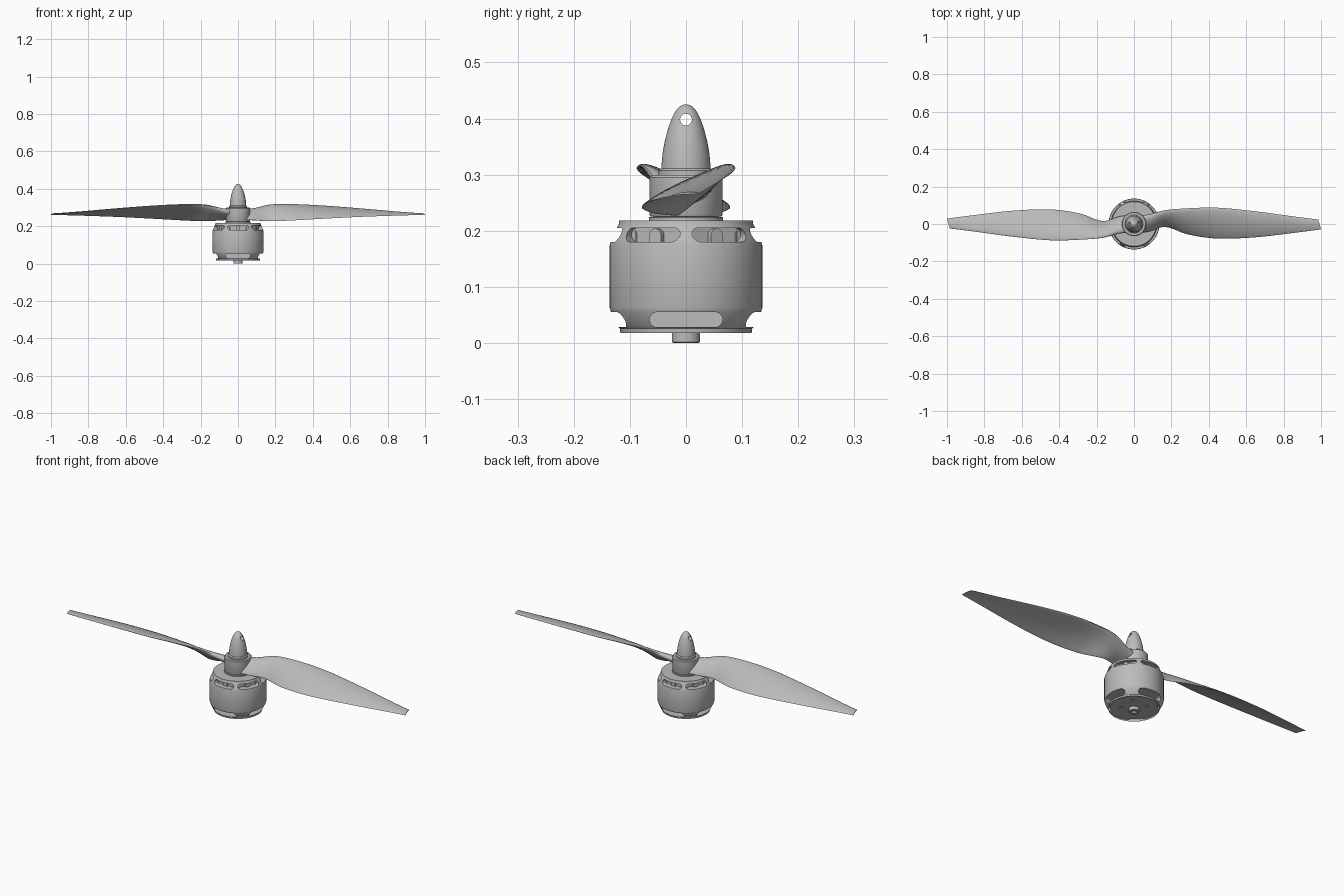
import bpy, bmesh, math
from mathutils import Matrix, Vector

if "Cube" in bpy.data.objects:
    bpy.data.objects.remove(bpy.data.objects["Cube"], do_unlink=True)

GREY = (0.5, 0.5, 0.5, 1)
grey = bpy.data.materials.new("plain grey")
grey.use_nodes = True
grey.diffuse_color = GREY
grey.node_tree.nodes["Principled BSDF"].inputs["Base Color"].default_value = GREY


def finish(name, bm, smooth=True):
    """Turn a bmesh into a named, shaded object."""
    bmesh.ops.recalc_face_normals(bm, faces=bm.faces)
    mesh = bpy.data.meshes.new(name)
    bm.to_mesh(mesh)
    bm.free()
    mesh.materials.append(grey)
    obj = bpy.data.objects.new(name, mesh)
    bpy.context.collection.objects.link(obj)
    if smooth:
        shade(obj)
    return obj


def shade(obj):
    bpy.ops.object.select_all(action='DESELECT')
    obj.select_set(True)
    bpy.context.view_layer.objects.active = obj
    bpy.ops.object.shade_smooth_by_angle(angle=math.radians(32))


def lathe(name, profile, closed=False, steps=72):
    """Spin an (r, z) profile round the z axis."""
    bm = bmesh.new()
    verts = [bm.verts.new((r, 0, z)) for r, z in profile]
    pairs = list(zip(verts, verts[1:]))
    if closed:
        pairs.append((verts[-1], verts[0]))
    edges = [bm.edges.new(p) for p in pairs]
    bmesh.ops.spin(bm, geom=verts + edges, axis=(0, 0, 1), cent=(0, 0, 0),
                   steps=steps, angle=math.tau)
    bmesh.ops.remove_doubles(bm, verts=bm.verts, dist=0.00005)
    return finish(name, bm)


def add_prism(bm, outline, depth, matrix):
    """Extrude an outline along its local z."""
    verts = [bm.verts.new(matrix @ Vector((x, y, 0))) for x, y in outline]
    face = bm.faces.new(verts)
    out = bmesh.ops.extrude_face_region(bm, geom=[face])
    moved = [v for v in out["geom"] if isinstance(v, bmesh.types.BMVert)]
    bmesh.ops.translate(bm, verts=moved, vec=matrix.to_3x3() @ Vector((0, 0, depth)))


def stadium(half, r, n=10):
    """Rounded slot outline; half = 0 gives a circle."""
    pts = []
    for side in (1, -1):
        for k in range(n + 1):
            a = math.pi * (k / n - 0.5)
            x, y = side * (half - r + r * math.cos(a)), side * r * math.sin(a)
            if not pts or (Vector((x, y)) - Vector(pts[-1])).length > 1e-5:
                pts.append((x, y))
    if (Vector(pts[0]) - Vector(pts[-1])).length < 1e-5:
        pts.pop()
    return pts


def radial(angle, radius, z):
    """Frame whose local z points outward and local y points up."""
    axes = Matrix(((0, 0, 1, 0), (1, 0, 0, 0), (0, 1, 0, 0), (0, 0, 0, 1)))
    return (Matrix.Rotation(angle, 4, 'Z') @ Matrix.Translation((radius, 0, z)) @ axes)


def cut(obj, bm):
    """Subtract the bmesh from the object."""
    cutter = finish("cutter", bm, smooth=False)
    cutter.hide_render = True
    mod = obj.modifiers.new("cut", 'BOOLEAN')
    mod.operation, mod.solver, mod.object = 'DIFFERENCE', 'EXACT', cutter
    bpy.context.view_layer.objects.active = obj
    bpy.ops.object.modifier_apply(modifier=mod.name)
    bpy.data.objects.remove(cutter, do_unlink=True)
    shade(obj)


# Motor bell: thin shell with four lower and six upper slots
bell = lathe("motor_bell", [
    (0.117, 0.018), (0.118, 0.026), (0.122, 0.03), (0.134, 0.056), (0.136, 0.063),
    (0.136, 0.174), (0.133, 0.184), (0.123, 0.206), (0.12, 0.211), (0.119, 0.218),
    (0, 0.218), (0, 0.208), (0.108, 0.208), (0.122, 0.175), (0.122, 0.065),
    (0.108, 0.028), (0, 0.028), (0, 0.018)])
slots = bmesh.new()
for i in range(4):
    add_prism(slots, stadium(0.065, 0.0135), 0.1, radial(i * math.pi / 2, 0.07, 0.0417))
for i in range(6):
    add_prism(slots, stadium(0.055, 0.0125), 0.06,
              radial(math.pi / 6 + i * math.pi / 3, 0.099, 0.1925))
# Mounting holes in the base
for i in range(4):
    place = Matrix.Rotation(math.pi / 4 + i * math.pi / 2, 4, 'Z')
    add_prism(slots, stadium(0.008, 0.008), 0.022,
              place @ Matrix.Translation((0.06, 0, 0.01)))
cut(bell, slots)

# Stator core and coils inside the bell
lathe("stator_core", [(0, 0.06), (0.064, 0.06), (0.064, 0.209), (0, 0.209)])
coils = bmesh.new()
for i in range(12):
    add_prism(coils, stadium(0.07, 0.012), 0.052,
              radial(i * math.pi / 6, 0.058, 0.134) @ Matrix.Rotation(math.pi / 2, 4, 'Z'))
finish("stator_coils", coils)

# Shaft boss under the motor
lathe("shaft_boss", [(0.009, 0.001), (0.023, 0), (0.025, 0.002), (0.025, 0.019),
                     (0.009, 0.019)], closed=True, steps=40)

# Propeller hub, washer and spinner
lathe("hub_washer", [(0, 0.217), (0.066, 0.217), (0.066, 0.224), (0.05, 0.226), (0, 0.226)])
lathe("propeller_hub", [(0, 0.225), (0.063, 0.225), (0.065, 0.229), (0.065, 0.295),
                        (0.061, 0.299), (0, 0.299)])
spinner = lathe("spinner", [
    (0, 0.296), (0.049, 0.296), (0.049, 0.307), (0.044, 0.311), (0.043, 0.325),
    (0.041, 0.343), (0.037, 0.363), (0.032, 0.382), (0.026, 0.399), (0.019, 0.413),
    (0.011, 0.422), (0.005, 0.4245), (0, 0.425)], steps=48)
hole = bmesh.new()
add_prism(hole, stadium(0.0105, 0.0105), 0.12, radial(0, -0.06, 0.398))
cut(spinner, hole)

# Blade stations: x, leading edge y z, trailing edge y z, thickness
STATIONS = [
    (0.02, 0.045, 0.282, -0.048, 0.236, 0.04),
    (0.08, 0.05, 0.29, -0.04, 0.233, 0.034),
    (0.17, 0.073, 0.314, -0.016, 0.227, 0.024),
    (0.29, 0.084, 0.317, -0.056, 0.231, 0.018),
    (0.45, 0.087, 0.309, -0.078, 0.24, 0.015),
    (0.65, 0.068, 0.294, -0.071, 0.25, 0.011),
    (0.85, 0.042, 0.277, -0.048, 0.257, 0.007),
    (1.0, 0.024, 0.266, -0.029, 0.261, 0.004)]


def station(t):
    """Smooth spline through the stations."""
    i = min(int(t), len(STATIONS) - 2)
    f = t - i
    a, b, c, d = (STATIONS[max(0, min(len(STATIONS) - 1, i + k))] for k in (-1, 0, 1, 2))
    return [q + f * ((r - p) + f * ((2 * p - 5 * q + 4 * r - s) + f * (3 * (q - r) + s - p))) / 2
            for p, q, r, s in zip(a, b, c, d)]


def blade(name, turn):
    """Loft cambered airfoil sections along the blade."""
    bm = bmesh.new()
    rings, count, around = [], 42, 28
    for j in range(count + 1):
        x, ly, lz, ty, tz, thick = station(j / count * (len(STATIONS) - 1))
        lead, trail = Vector((x - 0.015 * x ** 4, ly, lz)), Vector((x, ty, tz))
        chord = lead - trail
        up = Vector((0, -chord.z, chord.y)).normalized()
        ring = []
        for k in range(around):
            a = math.tau * k / around
            c = (1 + math.cos(a)) / 2
            rise = thick * math.sin(a) * (0.3 + 0.35 * c)
            camber = 0.22 * chord.length * c * (1 - c) * min(1, x * 4)
            ring.append(bm.verts.new(trail + chord * c + up * (rise + camber)))
        rings.append(ring)
    for r, s in zip(rings, rings[1:]):
        for k in range(around):
            n = (k + 1) % around
            bm.faces.new((r[k], r[n], s[n], s[k]))
    bm.faces.new(rings[0])
    bm.faces.new(rings[-1])
    bm.transform(Matrix.Rotation(turn, 4, 'Z'))
    finish(name, bm)


blade("left_blade", 0)
blade("right_blade", math.pi)
